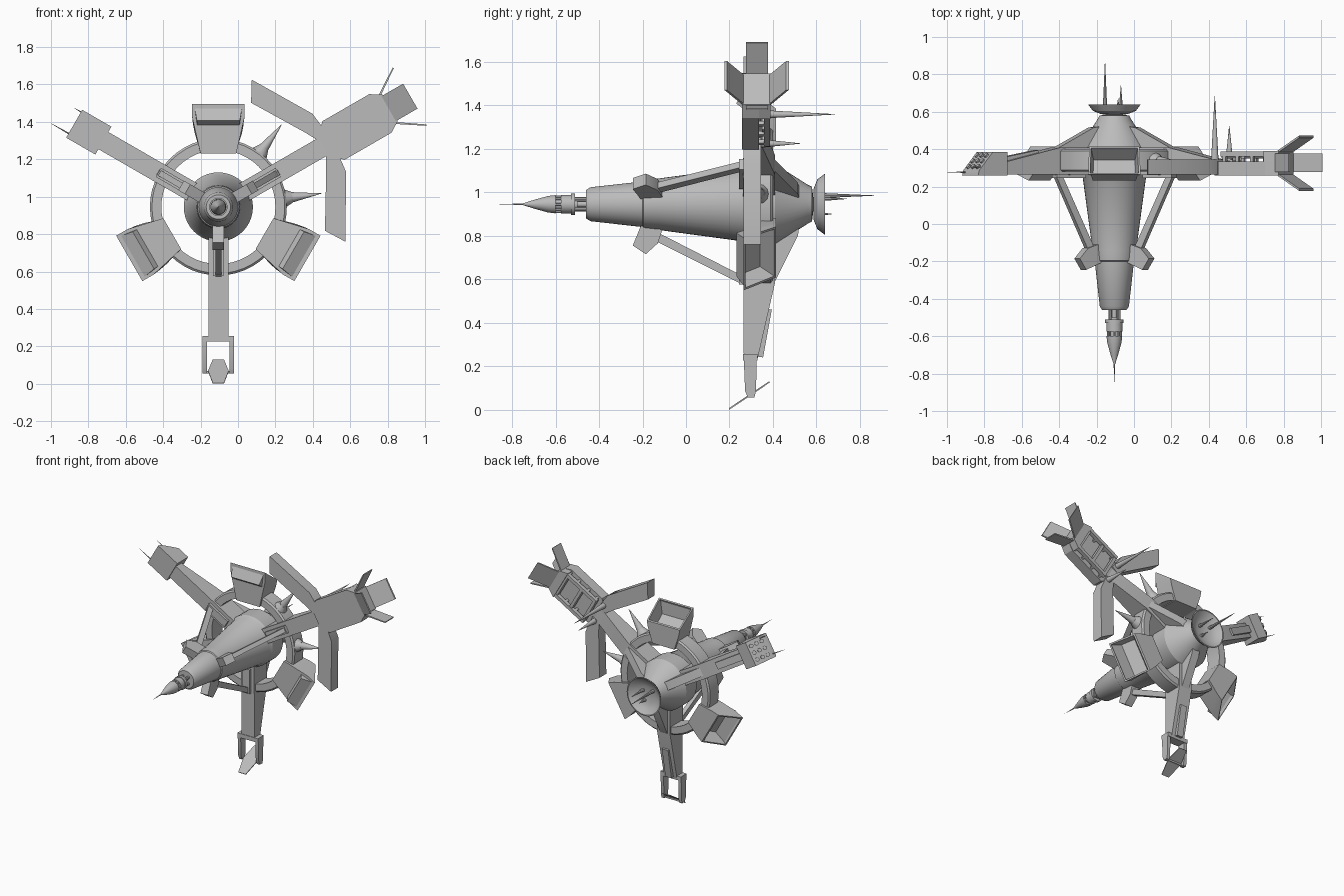
import bpy, bmesh, math
from mathutils import Vector

cube = bpy.data.objects.get("Cube")
if cube:
    bpy.data.objects.remove(cube)

grey = bpy.data.materials.new("hull_grey")
grey.use_nodes = True
COLOUR = (0.5, 0.5, 0.5, 1)
grey.diffuse_color = COLOUR
grey.node_tree.nodes["Principled BSDF"].inputs["Base Color"].default_value = COLOUR

CX, CZ = -0.105, 0.945          # main axis, parallel to y


def place(angle, r, t, y):
    """Radial, tangential and depth coordinates around the main axis."""
    a = math.radians(angle)
    return Vector((CX + r * math.cos(a) - t * math.sin(a), y,
                   CZ + r * math.sin(a) + t * math.cos(a)))


def finish(name, bm):
    bmesh.ops.recalc_face_normals(bm, faces=bm.faces)
    me = bpy.data.meshes.new(name)
    bm.to_mesh(me)
    bm.free()
    me.materials.append(grey)
    me.polygons.foreach_set("use_smooth", [True] * len(me.polygons))
    me.set_sharp_from_angle(angle=math.radians(30))
    ob = bpy.data.objects.new(name, me)
    bpy.context.collection.objects.link(ob)
    return ob


def loft(name, angle, sections, recess=0):
    """Skin matching sections of (r, t, y) points; recess hollows the last cap."""
    bm = bmesh.new()
    rings = [[bm.verts.new(place(angle, *p)) for p in s] for s in sections]
    n = len(rings[0])
    for a, b in zip(rings, rings[1:]):
        for i in range(n):
            j = (i + 1) % n
            bm.faces.new((a[i], a[j], b[j], b[i]))
    bm.faces.new(rings[0])
    cap = bm.faces.new(rings[-1])
    if recess:
        bmesh.ops.recalc_face_normals(bm, faces=bm.faces)
        bmesh.ops.inset_individual(bm, faces=[cap], thickness=0.015)
        bmesh.ops.inset_individual(bm, faces=[cap], thickness=0.02, depth=-recess)
    return finish(name, bm)


def plate(name, angle, outline, y0, y1):
    """Outline of (r, t) extruded in depth."""
    return loft(name, angle, [[(r, t, y) for r, t in outline] for y in (y0, y1)])


def side(name, angle, outline, t0, t1):
    """Outline of (r, y) extruded sideways."""
    return loft(name, angle, [[(r, t, y) for r, y in outline] for t in (t0, t1)])


def block(name, angle, r0, r1, t0, t1, y0, y1):
    return plate(name, angle, [(r0, t0), (r1, t0), (r1, t1), (r0, t1)], y0, y1)


def lathe(name, profile, closed=False, n=40):
    """Profile of (y, radius) turned around the main axis."""
    bm = bmesh.new()
    rings = [[bm.verts.new(place(360 * i / n, r, 0, y)) for i in range(n)]
             for y, r in profile]
    for a, b in zip(rings, rings[1:] + ([rings[0]] if closed else [])):
        for i in range(n):
            j = (i + 1) % n
            bm.faces.new((a[i], a[j], b[j], b[i]))
    bmesh.ops.remove_doubles(bm, verts=bm.verts, dist=0.0001)
    return finish(name, bm)


def cone(name, p, q, r0, r1, n=12):
    """Tapered rod between two world points."""
    p, q = Vector(p), Vector(q)
    bm = bmesh.new()
    bmesh.ops.create_cone(bm, cap_ends=True, segments=n, radius1=r0, radius2=r1,
                          depth=(q - p).length)
    rot = (q - p).to_track_quat('Z', 'Y').to_matrix()
    for v in bm.verts:
        v.co = rot @ v.co + (p + q) / 2
    return finish(name, bm)


# Hull, nose and dish on the main axis
lathe("hull", [(-.46, 0), (-.46, .065), (-.44, .078), (-.2, .105), (-.195, .112),
               (-.14, .118), (-.13, .118), (.27, .172), (.29, .185), (.41, .185),
               (.56, .09), (.58, .08), (.59, 0)])
lathe("nose_cone", [(-.86, 0), (-.75, .004), (-.7, .02), (-.635, .038), (-.6, .042), (-.6, 0)])
lathe("nose_core", [(-.61, 0), (-.61, .027), (-.53, .027), (-.53, .049), (-.51, .049),
                    (-.51, .03), (-.5, .03), (-.5, .014), (-.45, .014), (-.45, 0)])
lathe("nose_band", [(-.575, .028), (-.575, .043), (-.525, .043), (-.525, .028)], True)
for k in range(8):
    a = 45 * k
    cone("nose_cage_rod", place(a, .035, 0, -.605), place(a, .035, 0, -.56), .006, .006, 6)
    if k % 2:
        cone("nose_shaft", place(a, .032, 0, -.515), place(a, .032, 0, -.45), .01, .01, 8)
lathe("dish", [(.585, 0), (.587, .07), (.605, .115), (.64, .141), (.64, .133),
               (.615, .1), (.6, .06), (.597, 0)], True)
for x, z, y in ((-.155, .985, .865), (-.07, .97, .74), (-.085, .9, .67)):
    cone("dish_needle", (x, .59, z), (x, y, z), .013, .001, 8)

# Outer ring
lathe("ring", [(.28, .305), (.28, .355), (.29, .366), (.39, .366), (.4, .355), (.4, .305)], True, 48)

# Arms with gussets, clamps and struts
for a in (30, 150, 270):
    side("arm", a, [(.1, .262), (.71, .266), (.71, .33), (.36, .41), (.1, .41)], -.053, .053)
    side("arm_gusset", a, [(.05, .4), (.36, .408), (.145, .515), (.05, .53)], -.03, .03)
    side("hull_clamp", a, [(.08, -.2), (.09, -.1), (.18, -.13), (.23, -.185), (.19, -.245)],
         -.03, .03)
    side("strut", a, [(.13, -.13), (.165, -.15), (.375, .27), (.335, .27)], -.016, .016)
    block("strut_foot", a, .19, .37, -.028, .028, .245, .27)
for a in (150, 270):
    side("arm_back_plate", a, [(.48, .36), (.485, .395), (.705, .355), (.7, .32)], -.025, .025)

# Flared scoops on the ring, open at their slanted outer end
for a in (90, 210, 330):
    def section(front_r, front_w, back_r, back_w):
        return [(front_r, -front_w, .265), (front_r, front_w, .265),
                (back_r, back_w, .415), (back_r, -back_w, .415)]
    loft("scoop", a, [section(.285, .095, .285, .09), section(.48, .14, .39, .125),
                      section(.55, .14, .44, .135)], recess=.09)

# Ring spikes
for a in (7.5, 52.5):
    cone("spike_base", place(a, .345, 0, .335), place(a, .4, 0, .335), .055, .028)
    cone("spike", place(a, .395, 0, .335), place(a, .555, 0, .335), .028, .001)

# Long arm: swept wings, needles and engine box
for s in (-1, 1):
    plate("swept_wing", 30, [(r, s * t) for r, t in
          ((.64, .04), (.6, .114), (.43, .395), (.495, .5), (.685, .18), (.7, .05))], .265, .345)
    block("engine_rail", 30, .72, 1.0, s * .085, s * .11, .36, .387)
    for r in (.73, .81, .9, .98):
        block("engine_post", 30, r, r + .018, s * .088, s * .107, .32, .37)
for t, y in ((.09, .685), (-.065, .525)):
    cone("wing_needle", place(30, .672, t, .34), place(30, .672, t, y), .02, .001)

plate("engine_box", 30, [(.65, -.053), (.71, -.119), (1.0, -.119), (1.06, -.082),
                         (1.06, .082), (1.0, .119), (.71, .119), (.65, .053)], .258, .335)
for r in (.72, .84, .975):
    block("engine_rib", 30, r, r + .022, -.1, .1, .35, .383)
plate("engine_end", 30, [(.99, -.119), (1.06, -.082), (1.06, .082), (.99, .119)], .258, .39)

# Four splayed petals around the engine end
for s in (-1, 1):
    y0, y1 = .325 + s * .06, .325 + s * .148
    side("petal", 30, [(1.04, y0), (1.185, y1), (1.185, y1 - s * .012), (1.04, y0 - s * .012)],
         -.077, .077)
    plate("side_petal", 30, [(1.04, s * .088), (1.18, s * .18), (1.184, s * .174),
                             (1.044, s * .078)], .277, .377)

# Launcher at the end of the right arm, with tubes on its slanted end
side("launcher", 150, [(.71, .258), (.89, .258), (.885, .285), (.8, .385), (.71, .385)],
     -.086, .086)
for i in range(3):
    for j in (-1, 0, 1):
        f = .2 + .3 * i
        base = place(150, .885 - .085 * f, j * .05, .285 + .1 * f)
        normal = place(150, .76, 0, .65) - place(150, 0, 0, 0)
        cone("launch_tube", base - normal * .01, base + normal * .01, .014, .014, 10)
for t, r, y in ((.06, .995, .277), (-.073, .93, .305)):
    cone("launcher_needle", place(150, .83, t, y), place(150, r, t, y), .006, .001, 6)

# Fork and tilted foot at the end of the lower arm
block("fork_bridge", 270, .69, .72, -.084, .084, .262, .33)
for s in (-1, 1):
    side("fork_prong", 270, [(.71, .266), (.86, .272), (.89, .285), (.89, .315),
                             (.86, .322), (.71, .326)], s * .06, s * .084)
block("fork_pin", 270, .878, .89, -.07, .07, .292, .304)
foot = [(.82, -.03, .387), (.82, .03, .387), (.88, .055, .296),
        (.945, .03, .2), (.945, -.03, .2), (.88, -.055, .296)]
loft("foot_plate", 270, [foot, [(r - .005, t, y - .004) for r, t, y in foot]])
